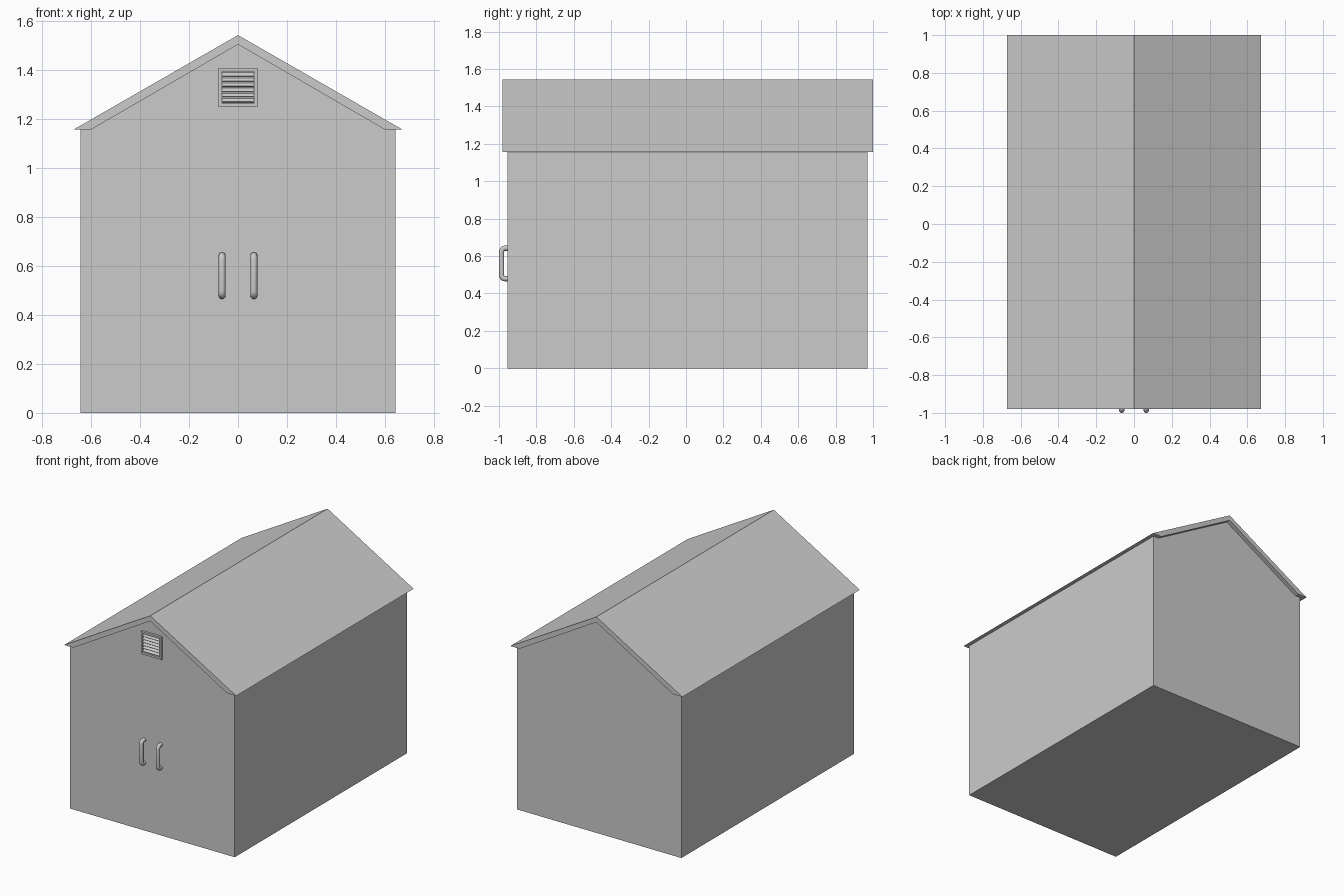
import bpy, bmesh, math
from mathutils import Vector, Matrix

if "Cube" in bpy.data.objects:
    bpy.data.objects.remove(bpy.data.objects["Cube"], do_unlink=True)

grey = bpy.data.materials.new("plain grey")
grey.use_nodes = True
colour = (0.6, 0.6, 0.6, 1)
grey.diffuse_color = colour
grey.node_tree.nodes["Principled BSDF"].inputs["Base Color"].default_value = colour


def make(name, bm):
    bmesh.ops.recalc_face_normals(bm, faces=bm.faces)
    mesh = bpy.data.meshes.new(name)
    bm.to_mesh(mesh)
    bm.free()
    mesh.materials.append(grey)
    obj = bpy.data.objects.new(name, mesh)
    bpy.context.collection.objects.link(obj)
    return obj


def extrude_profile(name, points, y0, y1):
    """Extrude an x-z outline along y."""
    bm = bmesh.new()
    face = bm.faces.new([bm.verts.new((x, y0, z)) for x, z in points])
    out = bmesh.ops.extrude_face_region(bm, geom=[face])["geom"]
    verts = [v for v in out if isinstance(v, bmesh.types.BMVert)]
    bmesh.ops.translate(bm, verts=verts, vec=(0, y1 - y0, 0))
    return make(name, bm)


def box(name, centre, size, tilt=0):
    bm = bmesh.new()
    m = Matrix.Translation(centre) @ Matrix.Rotation(tilt, 4, "X") @ Matrix.Diagonal((*size, 1))
    bmesh.ops.create_cube(bm, size=1, matrix=m)
    return make(name, bm)


# Walls with gable ends, and the roof resting on them
EAVE, APEX, UNDER = 1.157, 1.543, 1.505
FRONT, BACK = -0.955, 0.97
extrude_profile("shed_walls", [(-0.643, 0), (0.643, 0), (0.643, EAVE), (0.6, EAVE),
                               (0, UNDER), (-0.6, EAVE), (-0.643, EAVE)], FRONT, BACK)
extrude_profile("roof", [(-0.672, EAVE), (0, APEX), (0.672, EAVE), (0.6, EAVE),
                         (0, UNDER), (-0.6, EAVE)], -0.98, 1.0)

# Gable vent: four frame bars around tilted slats
VZ, HALF, BAR, DEPTH = 1.329, 0.08, 0.014, 0.016
vy = FRONT - DEPTH / 2
for side, sign in (("left", 1), ("right", -1)):
    box(f"vent_frame_{side}", (sign * (HALF - BAR / 2), vy, VZ), (BAR, DEPTH, 2 * HALF))
for side, sign in (("top", 1), ("bottom", -1)):
    box(f"vent_frame_{side}", (0, vy, VZ + sign * (HALF - BAR / 2)),
        (2 * (HALF - BAR), DEPTH, BAR))
for i in range(6):
    box(f"vent_slat_{i + 1}", (0, vy + 0.001, VZ + (i - 2.5) * 0.021),
        (2 * (HALF - BAR), 0.018, 0.004), math.radians(45))


# Door handles: round bars with bent ends
def handle(name, x):
    r, out, low, high, bend = 0.014, -0.986, 0.479, 0.642, 0.018
    path = [(FRONT + 0.005, low)]
    for centre_z, start in ((low + bend, -90), (high - bend, 0)):
        for k in range(5):
            a = math.radians(start + k * 22.5)
            path.append((out + bend - bend * math.cos(a), centre_z + bend * math.sin(a)))
    path.append((FRONT + 0.005, high))
    points = [Vector((x, y, z)) for y, z in path]
    bm = bmesh.new()
    rings = []
    for i, p in enumerate(points):
        t = (points[min(i + 1, len(points) - 1)] - points[max(i - 1, 0)]).normalized()
        side = Vector((1, 0, 0))
        up = t.cross(side)
        angles = [math.tau * k / 16 for k in range(16)]
        rings.append([bm.verts.new(p + r * (math.cos(a) * side + math.sin(a) * up))
                      for a in angles])
    for a, b in zip(rings, rings[1:]):
        for k in range(16):
            n = (k + 1) % 16
            bm.faces.new((a[k], a[n], b[n], b[k]))
    bm.faces.new(rings[0])
    bm.faces.new(rings[-1])
    obj = make(name, bm)
    for o in bpy.context.selected_objects:
        o.select_set(False)
    obj.select_set(True)
    bpy.context.view_layer.objects.active = obj
    bpy.ops.object.shade_smooth_by_angle(angle=math.radians(40))


handle("left_door_handle", 0.065)
handle("right_door_handle", -0.065)
